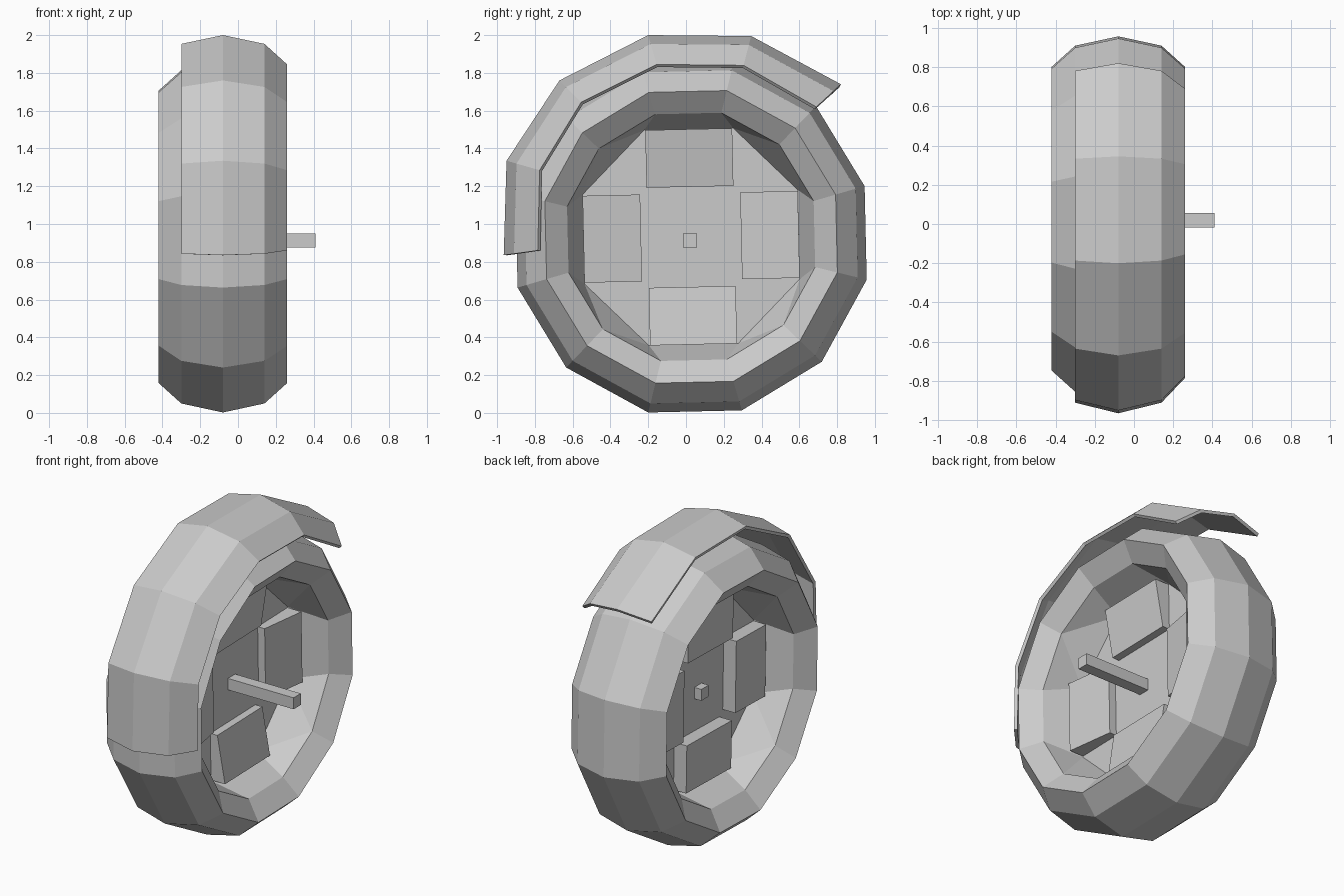
import bpy, bmesh
from math import cos, sin, radians

if "Cube" in bpy.data.objects:
    bpy.data.objects.remove(bpy.data.objects["Cube"])

CY, CZ = 0.027, 0.932      # wheel centre
MID = -0.08                # middle of the tyre in x
TURN = 1.3                 # slight roll of the whole wheel in degrees


def finish(bm, name):
    me = bpy.data.meshes.new(name)
    bm.to_mesh(me)
    bm.free()
    ob = bpy.data.objects.new(name, me)
    bpy.context.collection.objects.link(ob)
    return ob


def polar(x, r, deg):
    a = radians(deg + TURN)
    return (x, CY + r * cos(a), CZ + r * sin(a))


def ring(bm, x, r, n):
    return [bm.verts.new(polar(x, r, (k + 0.5) * 360 / n)) for k in range(n)]


def skin(bm, a, b):
    n = len(a)
    for k in range(n):
        bm.faces.new((a[k], a[(k + 1) % n], b[(k + 1) % n], b[k]))


def loop_edges(bm, vs):
    out = []
    for k in range(len(vs)):
        pair = (vs[k], vs[(k + 1) % len(vs)])
        out.append(bm.edges.get(pair) or bm.edges.new(pair))
    return out


# Wheel: 12-sided tyre, inner barrels blending into an octagonal hub plate
bm = bmesh.new()
half = [(0.25, 0.676), (0.34, 0.797), (0.22, 0.908)]
profile = half + [(0, 0.957)] + [(-x, r) for x, r in reversed(half)]
rings = [ring(bm, MID + x, r, 12) for x, r in profile]
for a, b in zip(rings, rings[1:]):
    skin(bm, a, b)
for lip, x in ((rings[0], -0.06), (rings[-1], -0.10)):
    plate = ring(bm, x, 0.617, 8)
    bmesh.ops.bridge_loops(bm, edges=loop_edges(bm, lip) + loop_edges(bm, plate))
    bm.faces.new(plate)
bmesh.ops.recalc_face_normals(bm, faces=bm.faces)
finish(bm, "wheel")

# Four hub blocks with a slanted outer face
block = [(-0.19, 0.265), (-0.19, 0.57), (0.04, 0.57), (-0.01, 0.265)]
for i in range(4):
    bm = bmesh.new()
    a = radians(90 * i + TURN)
    sides = []
    for w in (-0.23, 0.23):
        sides.append([bm.verts.new((x, CY + r * cos(a) - w * sin(a),
                                    CZ + r * sin(a) + w * cos(a))) for x, r in block])
    skin(bm, *sides)
    for s in sides:
        bm.faces.new(s)
    bmesh.ops.recalc_face_normals(bm, faces=bm.faces)
    finish(bm, f"hub_block_{i + 1}")

# Square axle
bpy.ops.mesh.primitive_cube_add(size=1, location=(0.13, 0.02, 0.912))
axle = bpy.context.object
axle.name = "axle"
axle.scale = (0.56, 0.074, 0.074)

# Fender: crown path and side-edge path (y, z), blended across the width
crown = [(-0.965, 0.835), (-0.95, 1.335), (-0.67, 1.76), (-0.20, 2.0), (0.345, 1.995), (0.82, 1.74)]
edge = [(-0.785, 0.86), (-0.775, 1.285), (-0.555, 1.645), (-0.155, 1.845), (0.305, 1.84), (0.69, 1.62)]
across = [(-0.30, 0.3), (MID, 0), (0.14, 0.3), (0.26, 1)]
bm = bmesh.new()
rows = [[bm.verts.new((x, c[0] + (e[0] - c[0]) * t, c[1] + (e[1] - c[1]) * t)) for x, t in across]
        for c, e in zip(crown, edge)]
for a, b in zip(rows, rows[1:]):
    for j in range(len(across) - 1):
        bm.faces.new((a[j], a[j + 1], b[j + 1], b[j]))
fender = finish(bm, "fender")
shell = fender.modifiers.new("shell", 'SOLIDIFY')
shell.thickness = 0.02
shell.offset = -1
